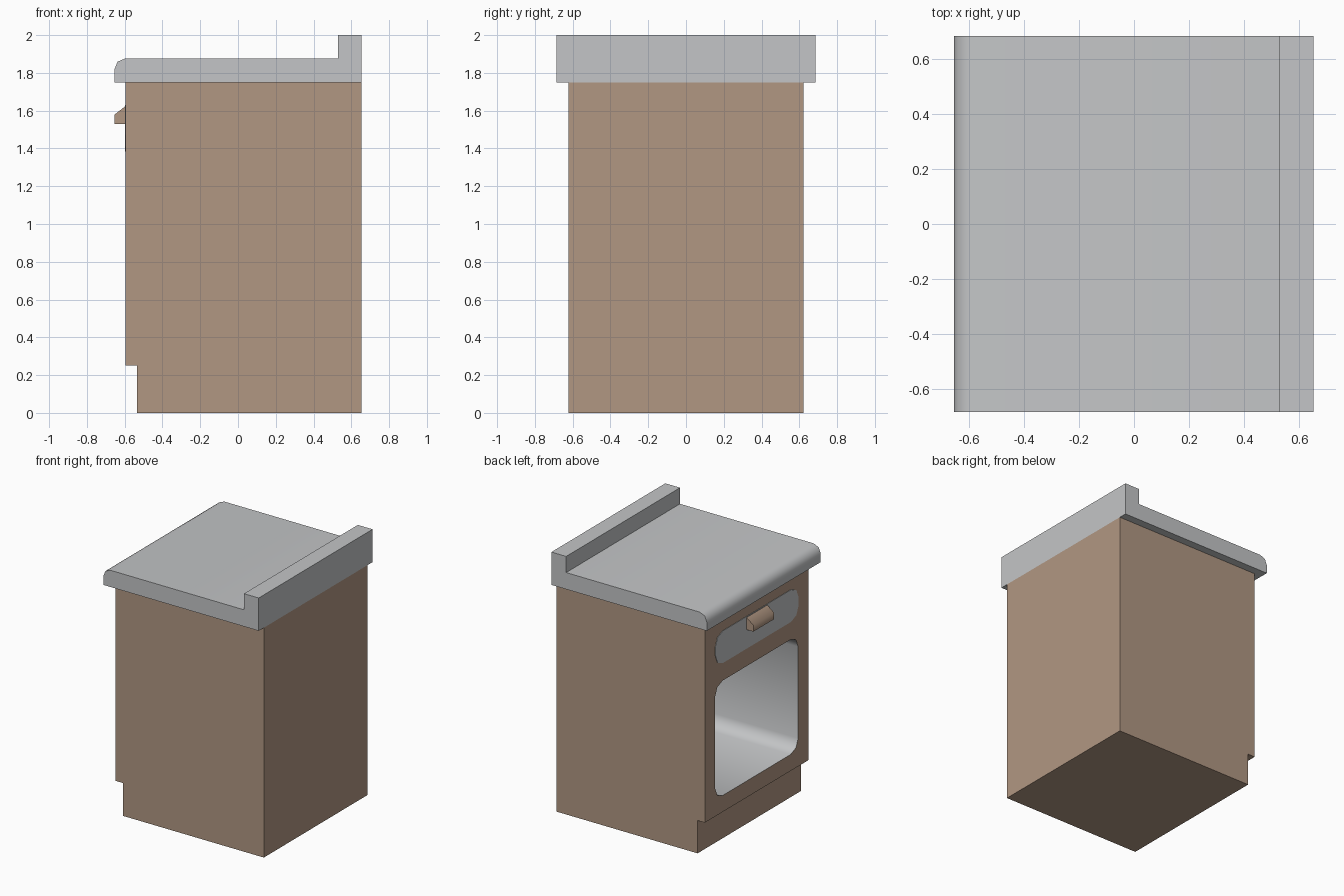
import bpy, bmesh
from math import sin, cos, pi, radians
from mathutils import Vector

cube = bpy.data.objects.get("Cube")
if cube:
    bpy.data.objects.remove(cube, do_unlink=True)


def material(name, color):
    mat = bpy.data.materials.new(name)
    mat.use_nodes = True
    mat.diffuse_color = (*color, 1)
    mat.node_tree.nodes["Principled BSDF"].inputs["Base Color"].default_value = (*color, 1)
    return mat


brown = material("warm brown", (0.44, 0.31, 0.225))
grey = material("light grey", (0.55, 0.56, 0.57))


def prism(name, points, offset, *mats):
    """Extrude a closed outline of 3D points along an offset."""
    bm = bmesh.new()
    face = bm.faces.new([bm.verts.new(p) for p in points])
    new = bmesh.ops.extrude_face_region(bm, geom=[face])["geom"]
    bmesh.ops.translate(bm, vec=Vector(offset),
                        verts=[v for v in new if isinstance(v, bmesh.types.BMVert)])
    bmesh.ops.recalc_face_normals(bm, faces=bm.faces)
    mesh = bpy.data.meshes.new(name)
    bm.to_mesh(mesh)
    bm.free()
    obj = bpy.data.objects.new(name, mesh)
    bpy.context.collection.objects.link(obj)
    for mat in mats:
        mesh.materials.append(mat)
    return obj


def side_profile(name, outline, half_width, mat):
    """Side outline (x, z) swept across the width."""
    points = [(x, -half_width, z) for x, z in outline]
    return prism(name, points, (0, 2 * half_width, 0), mat)


def rounded_panel(x, half_width, low, high, radius, steps=2):
    """Rounded rectangle in the plane of the cabinet door."""
    middle, half_height = (low + high) / 2, (high - low) / 2
    points = []
    for corner, (sy, sz) in enumerate([(1, 1), (-1, 1), (-1, -1), (1, -1)]):
        for i in range(steps + 1):
            a = (corner + i / steps) * pi / 2
            points.append((x, sy * (half_width - radius) + radius * cos(a),
                           middle + sz * (half_height - radius) + radius * sin(a)))
    return points


def smooth(obj, angle=60):
    bpy.ops.object.select_all(action='DESELECT')
    obj.select_set(True)
    bpy.context.view_layer.objects.active = obj
    bpy.ops.object.shade_smooth_by_angle(angle=radians(angle))


FRONT, BACK, TOP = -0.595, 0.654, 1.75

# Cabinet body with a recessed toe kick
body = side_profile("cabinet_body", [
    (-0.534, 0), (BACK, 0), (BACK, TOP), (FRONT, TOP), (FRONT, 0.25), (-0.534, 0.25)],
    0.623, brown)
body.data.materials.append(grey)

# Open oven compartment cut into the front
cutter = prism("compartment_cutter", rounded_panel(FRONT - 0.1, 0.5, 0.375, 1.25, 0.09),
               (0.53 - FRONT + 0.1, 0, 0), brown, grey)
cutter.hide_render = True
cut = body.modifiers.new("compartment", 'BOOLEAN')
cut.operation, cut.solver, cut.object = 'DIFFERENCE', 'EXACT', cutter
bpy.context.view_layer.objects.active = body
bpy.ops.object.modifier_apply(modifier=cut.name)
bpy.data.objects.remove(cutter, do_unlink=True)

# Compartment lining is grey
for face in body.data.polygons:
    c = face.center
    inside = FRONT + 0.01 < c.x < 0.54 and abs(c.y) < 0.51 and 0.37 < c.z < 1.26
    face.material_index = 1 if inside else 0
smooth(body)

# Worktop with a rounded lip and a raised backsplash
lip = [(FRONT - 0.06 * sin(a), 1.817 + 0.06 * cos(a)) for a in (0, pi / 4, pi / 2)]
worktop = side_profile("worktop", lip + [
    (-0.655, TOP), (BACK, TOP), (BACK, 2), (0.53, 2), (0.53, 1.877)], 0.685, grey)
smooth(worktop)

# Drawer panel and its handle
panel = prism("drawer_panel", rounded_panel(FRONT, 0.5, 1.385, 1.63, 0.09), (-0.003, 0, 0), grey)
handle = side_profile("drawer_handle", [
    (FRONT, 1.53), (-0.655, 1.53), (-0.655, 1.578), (FRONT, 1.625)], 0.125, brown)
smooth(handle)
